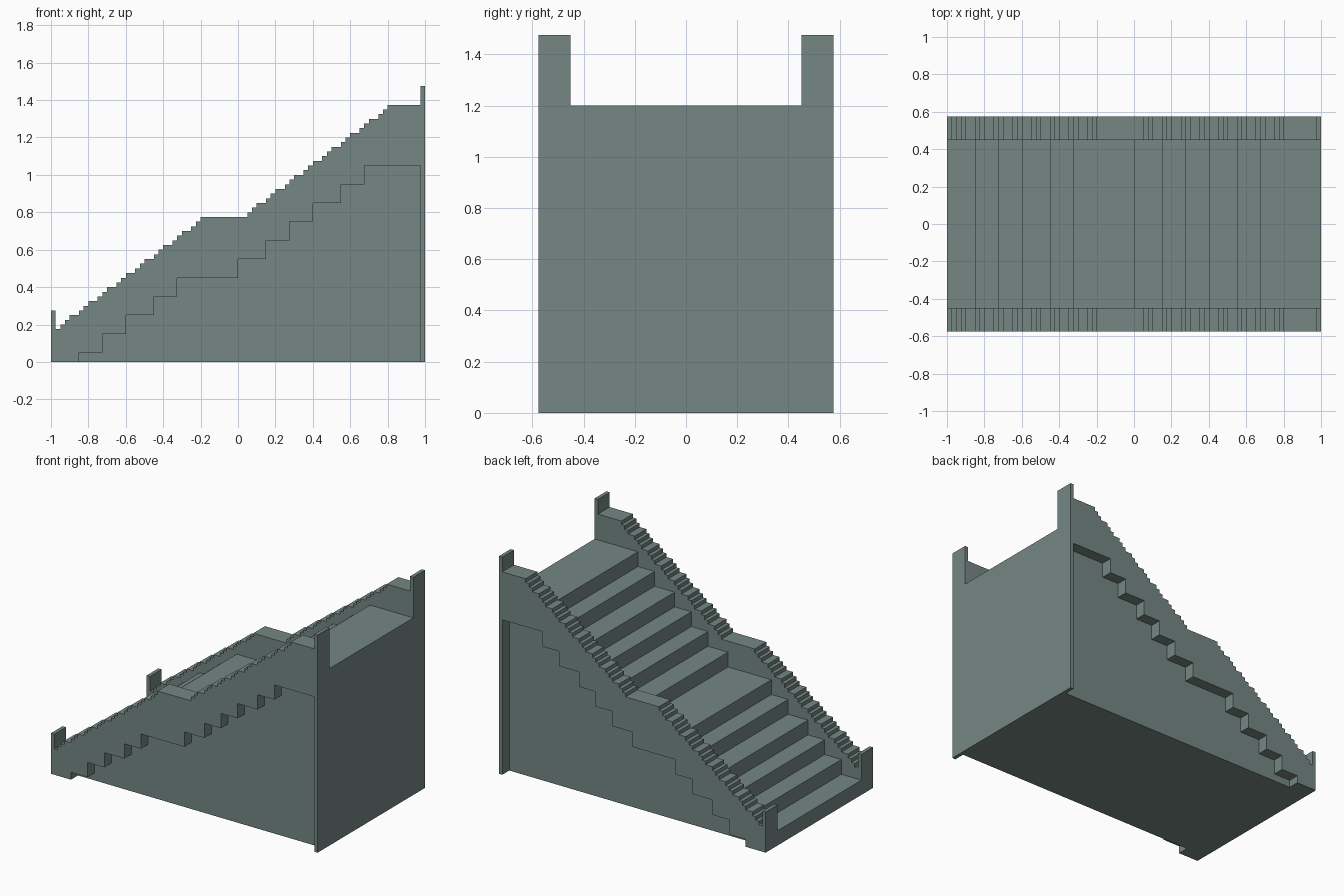
import bpy, bmesh

cube = bpy.data.objects.get("Cube")
if cube:
    bpy.data.objects.remove(cube)

stone = bpy.data.materials.new("grey_green_stone")
stone.use_nodes = True
COLOUR = (0.178, 0.242, 0.227, 1)
stone.diffuse_color = COLOUR
stone.node_tree.nodes["Principled BSDF"].inputs["Base Color"].default_value = COLOUR

U = 0.025                         # building unit
RAIL_IN, RAIL_OUT, FILL_OUT = 0.45, 0.575, 0.5


def extrude_profile(name, points, y0, y1):
    """Solid from an (x, z) outline, swept from y0 to y1."""
    bm = bmesh.new()
    face = bm.faces.new([bm.verts.new((x, y0, z)) for x, z in points])
    swept = bmesh.ops.extrude_face_region(bm, geom=[face])
    moved = [v for v in swept["geom"] if isinstance(v, bmesh.types.BMVert)]
    bmesh.ops.translate(bm, verts=moved, vec=(0, y1 - y0, 0))
    bmesh.ops.recalc_face_normals(bm, faces=bm.faces)
    mesh = bpy.data.meshes.new(name)
    bm.to_mesh(mesh)
    bm.free()
    mesh.materials.append(stone)
    obj = bpy.data.objects.new(name, mesh)
    bpy.context.collection.objects.link(obj)
    return obj


def stepped(x, z, rises):
    """Outline climbing from (x, z) through (x, new z) rises."""
    line = [(x, z)]
    for rx, rz in rises:
        line += [(rx, line[-1][1]), (rx, rz)]
    return line


# Tread edges, with a long landing halfway up
edges = [-0.85, -0.725, -0.6, -0.45, -0.325, 0, 0.15, 0.275, 0.4, 0.55, 0.675]
treads = stepped(-1, 0.1, [(x, 0.2 + 0.1 * i) for i, x in enumerate(edges)])
soffit = stepped(-1, 0, [(x, 0.05 + 0.1 * i) for i, x in enumerate(edges)])
soffit.append((0.975, soffit[-1][1]))

# Stair body
extrude_profile("stairs", [(-1, 0)] + treads + [(0.975, 1.2), (0.975, 0)],
                -RAIL_IN, RAIL_IN)

# Fine stepped top of the side walls: three rises in every four units, flat at the landing
rises, z = [], 7 * U
for i in list(range(2, 33)) + list(range(42, 73)):
    if i % 4 != 1:
        z += U
        rises.append((-1 + i * U, z))
coping = [(-1, 0.275), (-0.975, 0.275)] + stepped(-0.975, 7 * U, rises)
coping.append((0.975, 1.375))

# Side walls, recessed panels under them and tall end posts
for side, s in (("left", 1), ("right", -1)):
    extrude_profile(side + "_side_wall", coping + soffit[::-1], s * RAIL_IN, s * RAIL_OUT)
    extrude_profile(side + "_recessed_panel", soffit[1:] + [(0.975, 0)],
                    s * RAIL_IN, s * FILL_OUT)
    extrude_profile(side + "_end_post", [(0.975, 0), (0.975, 1.475), (1, 1.475), (1, 0)],
                    s * RAIL_IN, s * RAIL_OUT)

# End wall between the posts
extrude_profile("end_wall", [(0.975, 0), (0.975, 1.2), (1, 1.2), (1, 0)], -RAIL_IN, RAIL_IN)
